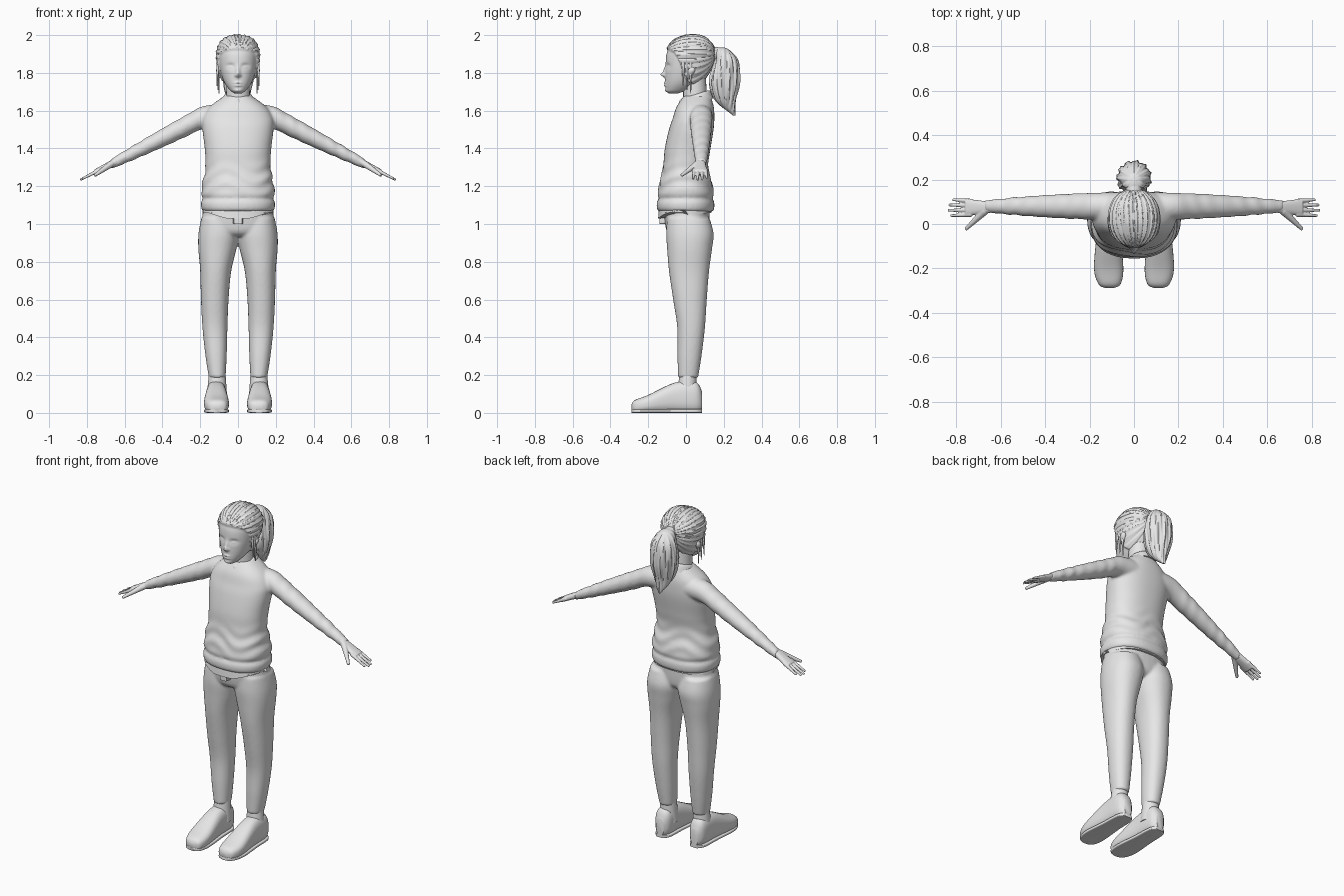
import bpy, bmesh
from math import sin, cos, pi, exp, atan2, radians, copysign
from mathutils import Vector, Matrix

default_cube = bpy.data.objects.get("Cube")
if default_cube:
    bpy.data.objects.remove(default_cube)

grey = bpy.data.materials.new("plain_grey")
grey.use_nodes = True
grey.diffuse_color = (.8, .8, .8, 1)
grey.node_tree.nodes["Principled BSDF"].inputs["Base Color"].default_value = grey.diffuse_color


def symmetric(rows):
    """Rows of (height, half width, front, back) become full ring bounds."""
    return [(height, -half, half, front, back) for height, half, front, back in rows]


def refine(rings, steps):
    """Catmull-Rom interpolation between neighbouring rings."""
    result = []
    last = len(rings) - 1
    for index in range(last):
        before, start = rings[max(index - 1, 0)], rings[index]
        end, after = rings[index + 1], rings[min(index + 2, last)]
        for step in range(steps):
            s = step / steps
            result.append([
                q + s / 2 * (r - p + s * (2 * p - 5 * q + 4 * r - e + s * (3 * (q - r) + e - p)))
                for p, q, r, e in zip(before, start, end, after)])
    return result + [rings[last]]


def loft(mesh, axis, rings, power=2, sides=40, steps=6, deform=None, mirror=1):
    """Closed tube along an axis; each ring is (position, min, max, min, max)."""
    loops = []
    for position, u_min, u_max, v_min, v_max in refine(rings, steps):
        loop = []
        for index in range(sides):
            angle = 2 * pi * index / sides
            across = copysign(abs(cos(angle)) ** (2 / power), cos(angle))
            along = copysign(abs(sin(angle)) ** (2 / power), sin(angle))
            u = (u_min + u_max + (u_max - u_min) * across) / 2
            v = (v_min + v_max + (v_max - v_min) * along) / 2
            point = Vector({"x": (position, u, v), "y": (u, position, v), "z": (u, v, position)}[axis])
            if deform:
                point = deform(point)
            point.x *= mirror
            loop.append(mesh.verts.new(point))
        loops.append(loop)
    for lower, upper in zip(loops, loops[1:]):
        for index in range(sides):
            following = (index + 1) % sides
            mesh.faces.new((lower[index], lower[following], upper[following], upper[index]))
    mesh.faces.new(loops[0])
    mesh.faces.new(loops[-1])


def taper(mesh, start, end, start_radius, end_radius, mirror=1):
    """Straight tapered rod between two points."""
    start, end = (Vector((x * mirror, y, z)) for x, y, z in (start, end))
    direction = end - start
    placement = Matrix.LocRotScale((start + end) / 2, direction.to_track_quat("Z", "Y"), None)
    bmesh.ops.create_cone(mesh, cap_ends=True, segments=24, radius1=start_radius, radius2=end_radius,
                          depth=direction.length, matrix=placement)


def finish(name, mesh, voxel=0, relax=4):
    """Turn the mesh into an object; a voxel size fuses its pieces into one skin."""
    bmesh.ops.recalc_face_normals(mesh, faces=mesh.faces)
    data = bpy.data.meshes.new(name)
    mesh.to_mesh(data)
    mesh.free()
    for face in data.polygons:
        face.use_smooth = True
    data.set_sharp_from_angle(angle=radians(50))
    data.materials.append(grey)
    part = bpy.data.objects.new(name, data)
    bpy.context.scene.collection.objects.link(part)
    if voxel:
        fuse = part.modifiers.new("fuse", "REMESH")
        fuse.mode, fuse.voxel_size, fuse.use_smooth_shade = "VOXEL", voxel, True
        soften = part.modifiers.new("soften", "SMOOTH")
        soften.factor, soften.iterations = .5, relax


def lofted_part(name, axis, rings, **options):
    mesh = bmesh.new()
    loft(mesh, axis, rings, **options)
    finish(name, mesh)


def tapered_part(name, *shape, **options):
    mesh = bmesh.new()
    taper(mesh, *shape, **options)
    finish(name, mesh)


def near(value, centre, spread):
    """Soft bell weight around a centre."""
    return exp(-((value - centre) / spread) ** 2)


def step_up(value, softness):
    """Soft step from zero to one."""
    return 1 / (1 + exp(max(-50, min(50, -value / softness))))


# head: face relief, then hair raised above the hairline and combed to the back
def face_and_hair(point):
    x, y, z = point
    aside = abs(x)
    if y < 0:
        nose = near(x, 0, .011) * (near(z, 1.79, .012) + near(z, 1.81, .024) / 2)
        nostril = near(aside, .014, .007) * near(z, 1.787, .007)
        socket = near(aside, .04, .02) * near(z, 1.835, .013)
        eyelid = near(aside, .04, .014) * near(z, 1.832, .008)
        lips = near(x, 0, .02) * (near(z, 1.747, .006) + near(z, 1.733, .006))
        chin = near(x, 0, .024) * near(z, 1.705, .01)
        point.y -= .02 * nose + (5 * nostril - 12 * socket + 8 * eyelid + 7 * lips + 6 * chin) / 1000
    hairline = 1.735 + .19 * step_up(-y - .02, .018)
    swirl = atan2(x, z - 1.9)
    strands = 1 + sin(24 * swirl) / 5 + sin(55 * swirl + 20 * y) / 8
    outward = Vector((x, y - .03, z - 1.87)).normalized()
    return point + outward * .011 * step_up(z - hairline, .003) * strands


lofted_part("head", "z", symmetric([
    (1.692, .02, -.09, -.04), (1.71, .045, -.106, .01), (1.76, .077, -.11, .08), (1.84, .1, -.108, .13),
    (1.91, .105, -.1, .147), (1.96, .085, -.065, .12), (1.985, .05, -.015, .085), (1.992, .01, .02, .05)]),
    power=2.15, sides=160, steps=14, deform=face_and_hair)
tapered_part("neck", (0, .05, 1.6), (0, .045, 1.78), .065, .06)


# ponytail with grooved strands and a tie
def tail_strands(point):
    middle = Vector((0, .21, point.z))
    angle = atan2(point.x, point.y - middle.y)
    groove = 1 + sin(11 * angle + 14 * point.z) / 20 + sin(23 * angle - 9 * point.z) / 30
    return middle + (point - middle) * groove


lofted_part("ponytail", "z", symmetric([
    (1.575, .006, .25, .26), (1.65, .05, .16, .262), (1.75, .075, .125, .283),
    (1.86, .07, .15, .275), (1.92, .04, .145, .23), (1.935, .01, .17, .2)]),
    sides=96, steps=10, deform=tail_strands)
tapered_part("hair_tie", (0, .13, 1.9), (0, .175, 1.9), .04, .035)


# collar band, tilted forward, with a point each side of the throat
def collar_tilt(point):
    point.z += .3 * (point.y - .06)
    if point.y < 0:
        point.z -= .025 * near(abs(point.x), .028, .016)
    return point


lofted_part("collar", "z", symmetric([
    (1.64, .09, -.045, .145), (1.68, .075, -.035, .13), (1.69, .06, -.02, .12)]),
    sides=64, deform=collar_tilt)


# sweater: body with hem band, fused with both sleeves
def body_folds(point):
    wave = sin(75 * point.z + 14 * abs(point.x) + 3 * sin(20 * point.x))
    swell = 1 + .03 * near(point.z, 1.24, .07) * wave - .06 * near(point.z, 1.135, .012)
    return Vector((point.x * swell, point.y * swell, point.z))


def arm_height(x):
    return min(1.57, 1.66 - .51 * x)


def sleeve_folds(point):
    middle = Vector((point.x, .08, arm_height(point.x)))
    crease = near(point.x, .56, .1) + near(point.x, .3, .08) / 2
    return middle + (point - middle) * (1 + .06 * crease * sin(90 * point.x + 25 * point.y))


sleeve = []
for index in range(10):
    x = .06 + .068 * index
    radius = .063 - .08 * x * x
    sleeve.append((x, .08 - radius, .08 + radius, arm_height(x) - radius, arm_height(x) + radius))

mesh = bmesh.new()
loft(mesh, "z", symmetric([
    (1.065, .18, -.14, .14), (1.09, .195, -.155, .15), (1.18, .193, -.147, .145), (1.3, .173, -.122, .118),
    (1.4, .176, -.112, .13), (1.5, .188, -.09, .146), (1.56, .186, -.07, .15), (1.62, .15, -.05, .147),
    (1.68, .07, -.01, .13)]),
    power=2.3, sides=72, steps=9, deform=body_folds)
for mirror in (1, -1):
    loft(mesh, "x", sleeve, deform=sleeve_folds, mirror=mirror)
finish("sweater", mesh, voxel=.008)


# shirt tail showing below the sweater, with an opening at the front
def shirt_tilt(point):
    if point.z < 1.06:
        point.z += .11 * point.y
        if point.y < 0:
            point.z += max(0, abs(point.x) - .06) / 4
    return point


lofted_part("shirt_tail", "z", symmetric([(1.045, .188, -.148, .136), (1.1, .185, -.14, .135)]),
            power=2.3, sides=64, deform=shirt_tilt)
lofted_part("fly_flap", "y", [(-.14, -.022, .022, 1, 1.05), (-.1, -.03, .03, 1, 1.05)], power=6)

# trousers: hips fused with both legs
leg = [(.185, .066, .154, -.042, .064), (.3, .06, .172, -.045, .082), (.45, .056, .188, -.046, .1),
       (.6, .05, .196, -.068, .11), (.75, .036, .2, -.09, .122), (.87, .008, .21, -.1, .138),
       (.95, -.005, .209, -.105, .146), (1.03, .01, .195, -.1, .125)]
mesh = bmesh.new()
loft(mesh, "z", symmetric([(.935, .14, -.075, .09), (.97, .19, -.105, .12), (1.09, .183, -.12, .125)]),
     power=2.3)
for mirror in (1, -1):
    loft(mesh, "z", leg, power=2.2, mirror=mirror)
finish("trousers", mesh, voxel=.008)

shoe = [(-.288, .09, .13, .015, .045), (-.27, .06, .16, 0, .068), (-.2, .048, .18, 0, .095),
        (-.06, .06, .17, 0, .16), (.05, .066, .164, 0, .165), (.086, .09, .14, .015, .11)]
sole = [(y, inner, outer, 0, .02) for y, inner, outer, bottom, top in shoe]

for label, mirror in (("left", 1), ("right", -1)):
    # hand: palm, four fingers and thumb fused
    mesh = bmesh.new()
    palm = []
    for index in range(4):
        x, width, depth = .64 + .04 * index, .024 + .005 * index, .022 - .002 * index
        palm.append((x, .075 - width, .075 + width, arm_height(x) - depth, arm_height(x) + depth))
    loft(mesh, "x", palm, power=2.4, mirror=mirror)
    for index in range(4):
        y = .043 + .02 * index
        tip = .837 - .007 * (index - 1.3) ** 2
        taper(mesh, (.73, y, arm_height(.73)), (tip, y * 1.2 - .014, arm_height(tip)), .011, .006, mirror=mirror)
    taper(mesh, (.67, .06, arm_height(.67)), (.758, -.024, 1.257), .018, .008, mirror=mirror)
    finish(label + "_hand", mesh, voxel=.0035, relax=2)

    # shoe, sole and sock
    lofted_part(label + "_shoe", "y", shoe, power=2.6, mirror=mirror)
    lofted_part(label + "_sole", "y", sole, power=5, mirror=mirror)
    tapered_part(label + "_sock", (.112, .005, .08), (.11, .01, .2), .055, .045, mirror=mirror)

    # ear and loose strands of hair
    lofted_part(label + "_ear", "z", [
        (1.772, .088, .096, .008, .02), (1.81, .09, .116, .01, .048), (1.838, .094, .106, .025, .04)],
        mirror=mirror)
    for index in range(3):
        y = .02 * index - .015
        tapered_part(f"{label}_loose_strand_{index}", (.105, y, 1.86),
                     (.112 - .006 * index, y, 1.73 - .02 * index), .009, .002, mirror=mirror)
